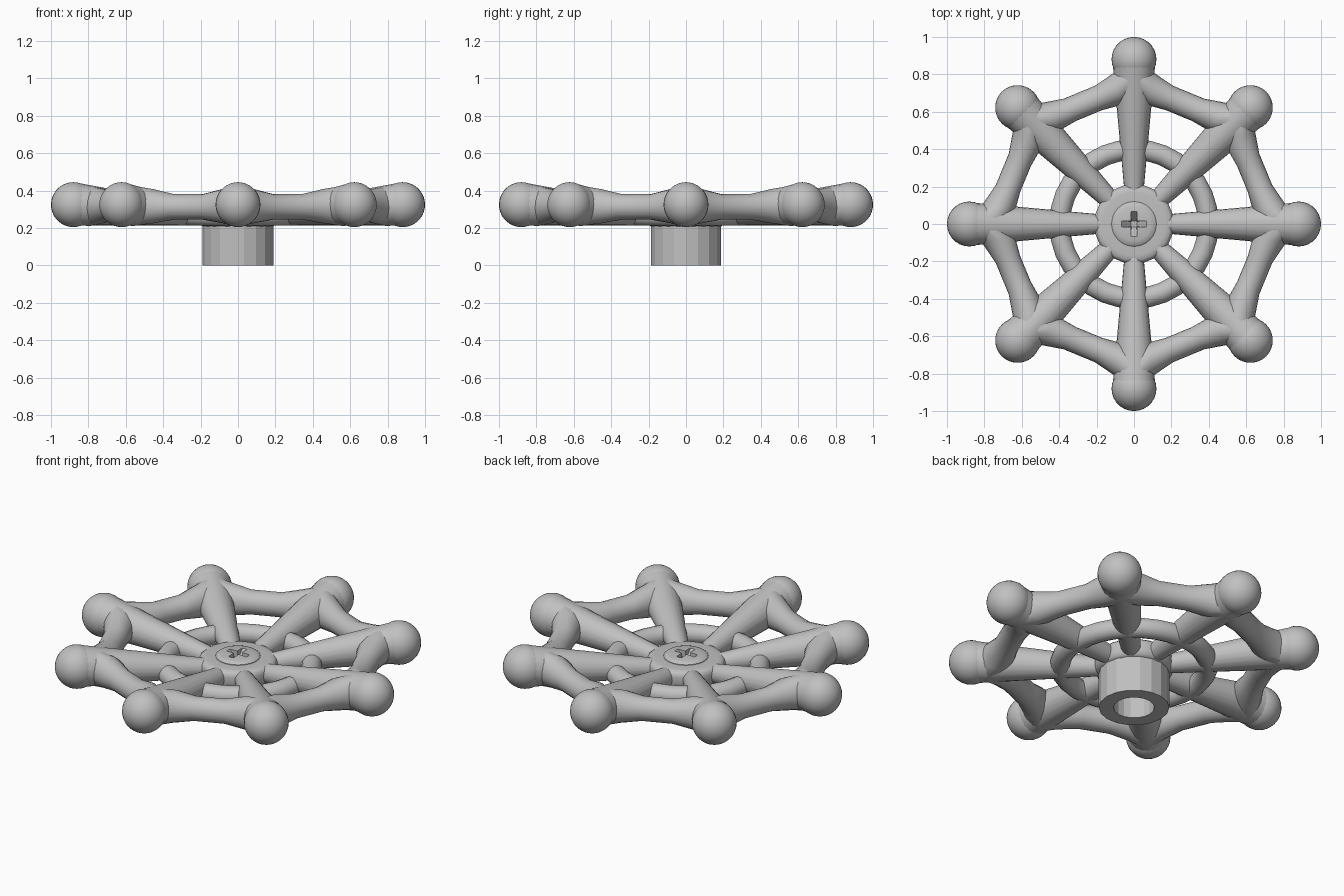
import bpy, bmesh
from math import radians, cos, sin, pi
from mathutils import Vector, Matrix

cube = bpy.data.objects.get("Cube")
if cube:
    bpy.data.objects.remove(cube, do_unlink=True)

metal = bpy.data.materials.new("grey metal")
metal.use_nodes = True
GREY = (0.53, 0.53, 0.53, 1)
metal.diffuse_color = GREY
metal.node_tree.nodes["Principled BSDF"].inputs["Base Color"].default_value = GREY

SPOKES = 8
BALL_R = 0.88


def finish(name, bm, smooth=35):
    """Turn a bmesh into a named, shaded object."""
    bmesh.ops.recalc_face_normals(bm, faces=bm.faces)
    mesh = bpy.data.meshes.new(name)
    bm.to_mesh(mesh)
    bm.free()
    mesh.materials.append(metal)
    obj = bpy.data.objects.new(name, mesh)
    bpy.context.collection.objects.link(obj)
    if smooth:
        bpy.ops.object.select_all(action='DESELECT')
        obj.select_set(True)
        bpy.context.view_layer.objects.active = obj
        bpy.ops.object.shade_smooth_by_angle(angle=radians(smooth))
    return obj


def bridge(bm, a, b):
    for i in range(len(a)):
        j = (i + 1) % len(a)
        bm.faces.new((a[i], a[j], b[j], b[i]))


def closed_tube(name, stations, sides):
    """Closed tube round z; stations are (angle, distance, height, thickness)."""
    bm = bmesh.new()
    rings = []
    for ang, dist, z, r in stations:
        out = Vector((cos(ang), sin(ang), 0))
        rings.append([bm.verts.new(out * (dist + r * cos(t)) + Vector((0, 0, z + r * sin(t))))
                      for t in (2 * pi * k / sides for k in range(sides))])
    for i, ring in enumerate(rings):
        bridge(bm, ring, rings[(i + 1) % len(rings)])
    return finish(name, bm)


def lathe(name, profile, sides, smooth):
    """Revolve (radius, height) points and cap both ends."""
    bm = bmesh.new()
    rings = [[bm.verts.new((r * cos(2 * pi * k / sides), r * sin(2 * pi * k / sides), z))
              for k in range(sides)] for r, z in profile]
    for a, b in zip(rings, rings[1:]):
        bridge(bm, a, b)
    bm.faces.new(rings[0])
    bm.faces.new(rings[-1])
    return finish(name, bm, smooth)


# Scalloped outer rim: thick at the knobs, slim and drawn in between them
step = 2 * pi / SPOKES
wave = [(0, 0.80, 0.318, 0.108), (0.15, 0.73, 0.317, 0.091), (0.35, 0.70, 0.313, 0.068),
        (0.65, 0.70, 0.313, 0.068), (0.85, 0.73, 0.317, 0.091)]
closed_tube("outer_rim", [((n + f) * step, d, z, r)
                          for n in range(SPOKES) for f, d, z, r in wave], 20)

# Inner bracing ring
closed_tube("inner_ring", [(2 * pi * k / 32, 0.398, 0.266, 0.055) for k in range(32)], 14)

# Tapered spokes falling to the hub, each ending in a round knob
start, end = Vector((0.14, 0, 0.26)), Vector((BALL_R, 0, 0.328))
axis = end - start
for n in range(SPOKES):
    turn = Matrix.Rotation(n * step, 4, 'Z')
    bm = bmesh.new()
    place = Matrix.Translation((start + end) / 2) @ axis.to_track_quat('Z', 'Y').to_matrix().to_4x4()
    bmesh.ops.create_cone(bm, cap_ends=True, segments=20, radius1=0.048, radius2=0.116,
                          depth=axis.length, matrix=turn @ place)
    finish(f"spoke_{n + 1}", bm)
    bm = bmesh.new()
    bmesh.ops.create_uvsphere(bm, u_segments=28, v_segments=18, radius=0.12,
                              matrix=turn @ Matrix.Translation((BALL_R, 0, 0.325)))
    finish(f"knob_{n + 1}", bm)

# Hub with rounded shoulders and a seat for the screw
lathe("hub", [(0.185, 0.207), (0.205, 0.22), (0.213, 0.245), (0.213, 0.285),
              (0.208, 0.303), (0.195, 0.314), (0.17, 0.317), (0.117, 0.317),
              (0.1, 0.23)], 24, 40)

# Faceted stem socket with a blind bore
lathe("stem_socket", [(0.19, 0.21), (0.19, 0), (0.11, 0), (0.11, 0.19)], 18, 0)

# Domed screw with a cross recess that slopes down to its middle
screw = lathe("screw", [(0.12, 0.24), (0.12, 0.32), (0.112, 0.327), (0.09, 0.332),
                        (0.05, 0.336)], 32, 30)
for size in ((0.16, 0.032), (0.032, 0.16)):
    bm = bmesh.new()
    bmesh.ops.create_cube(bm, size=1, matrix=Matrix.Translation((0, 0, 0.315))
                          @ Matrix.Diagonal((*size, 0.07, 1)))
    for v in bm.verts:
        if v.co.z < 0.3:
            v.co.x *= 0.2 if size[0] > size[1] else 0.9
            v.co.y *= 0.2 if size[1] > size[0] else 0.9
    cutter = finish("recess_cutter", bm, 0)
    cutter.hide_render = True
    mod = screw.modifiers.new("recess", 'BOOLEAN')
    mod.operation, mod.solver, mod.object = 'DIFFERENCE', 'EXACT', cutter
    bpy.context.view_layer.objects.active = screw
    bpy.ops.object.modifier_apply(modifier=mod.name)
    bpy.data.objects.remove(cutter, do_unlink=True)
